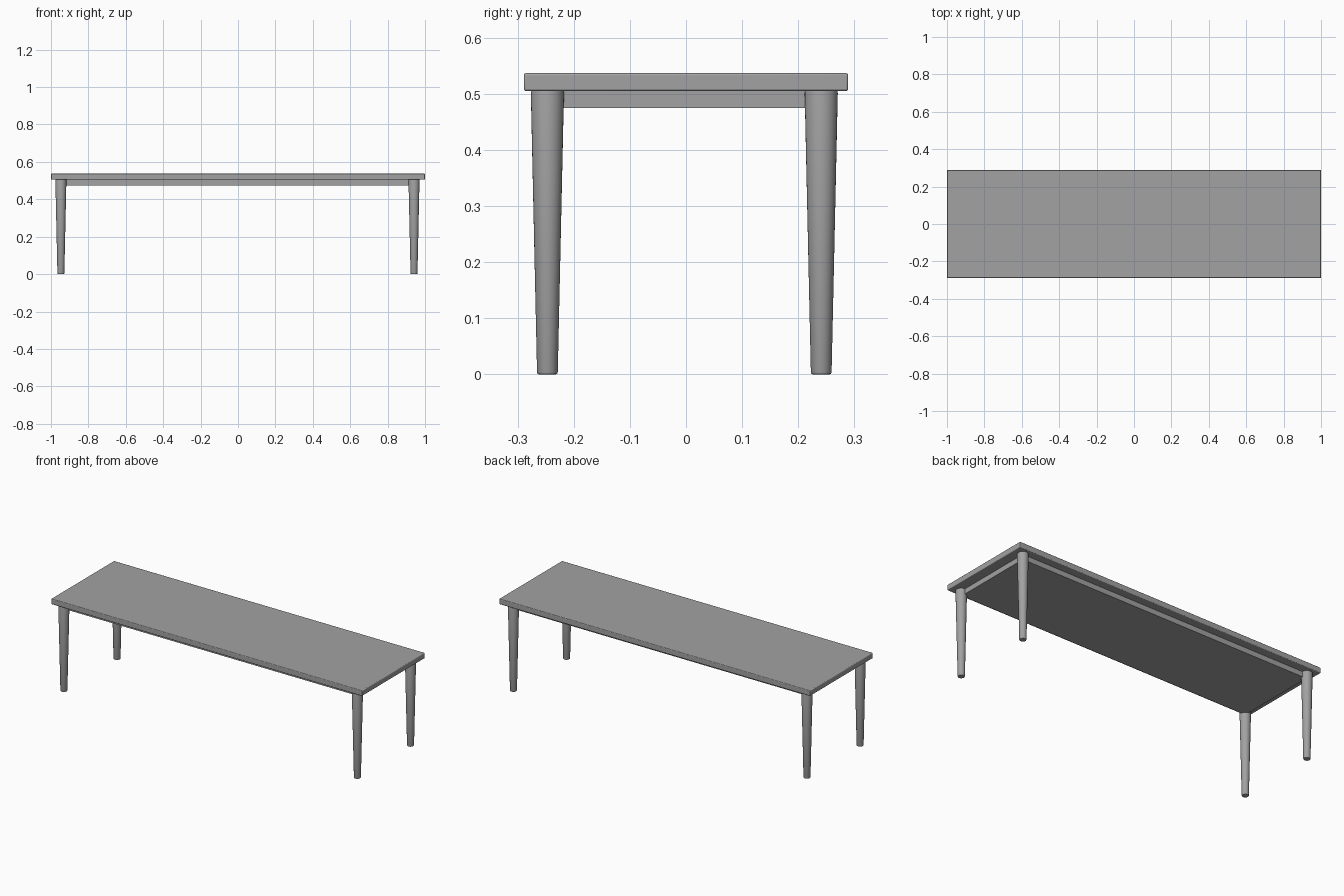
import bpy
import bmesh
from math import cos, sin, tau, radians

cube = bpy.data.objects.get("Cube")
if cube:
    bpy.data.objects.remove(cube, do_unlink=True)

# Single grey finish
grey = bpy.data.materials.new("plain_grey")
grey.use_nodes = True
colour = (0.36, 0.36, 0.36, 1)
grey.diffuse_color = colour
grey.node_tree.nodes["Principled BSDF"].inputs["Base Color"].default_value = colour


def finish(name, bm):
    """Turn a bmesh into a shaded object with the grey finish."""
    bmesh.ops.recalc_face_normals(bm, faces=bm.faces)
    mesh = bpy.data.meshes.new(name)
    bm.to_mesh(mesh)
    bm.free()
    mesh.materials.append(grey)
    obj = bpy.data.objects.new(name, mesh)
    bpy.context.collection.objects.link(obj)
    bpy.ops.object.select_all(action="DESELECT")
    obj.select_set(True)
    bpy.context.view_layer.objects.active = obj
    bpy.ops.object.shade_smooth_by_angle(angle=radians(35))
    return obj


def box(name, low, high, bevel=0):
    bm = bmesh.new()
    bmesh.ops.create_cube(bm, size=1)
    for v in bm.verts:
        v.co = [h if c > 0 else l for c, l, h in zip(v.co, low, high)]
    obj = finish(name, bm)
    if bevel:
        mod = obj.modifiers.new("soft_edges", "BEVEL")
        mod.width = bevel
        mod.segments = 3
    return obj


def turned_leg(name, x, y, profile, sides=32):
    """Revolve a radius/height profile around a vertical axis."""
    bm = bmesh.new()
    rings = [[bm.verts.new((x + r * cos(tau * i / sides), y + r * sin(tau * i / sides), z))
              for i in range(sides)] for r, z in profile]
    for a, b in zip(rings, rings[1:]):
        for i in range(sides):
            j = (i + 1) % sides
            bm.faces.new((a[i], a[j], b[j], b[i]))
    bm.faces.new(rings[0])
    bm.faces.new(rings[-1])
    return finish(name, bm)


# Long slab with slightly rounded edges
box("table_top", (-1, -0.289, 0.505), (1, 0.289, 0.537), 0.004)

# Recessed block under the slab
box("apron", (-0.945, -0.245, 0.475), (0.94, 0.24, 0.507))

# Four tapered round legs
leg_profile = [(0.015, 0), (0.0175, 0.001), (0.0185, 0.004), (0.0295, 0.501), (0.0285, 0.506)]
for side, x in (("right", -0.947), ("left", 0.941)):
    for end, y in (("front", -0.247), ("back", 0.241)):
        turned_leg(f"{end}_{side}_leg", x, y, leg_profile)
